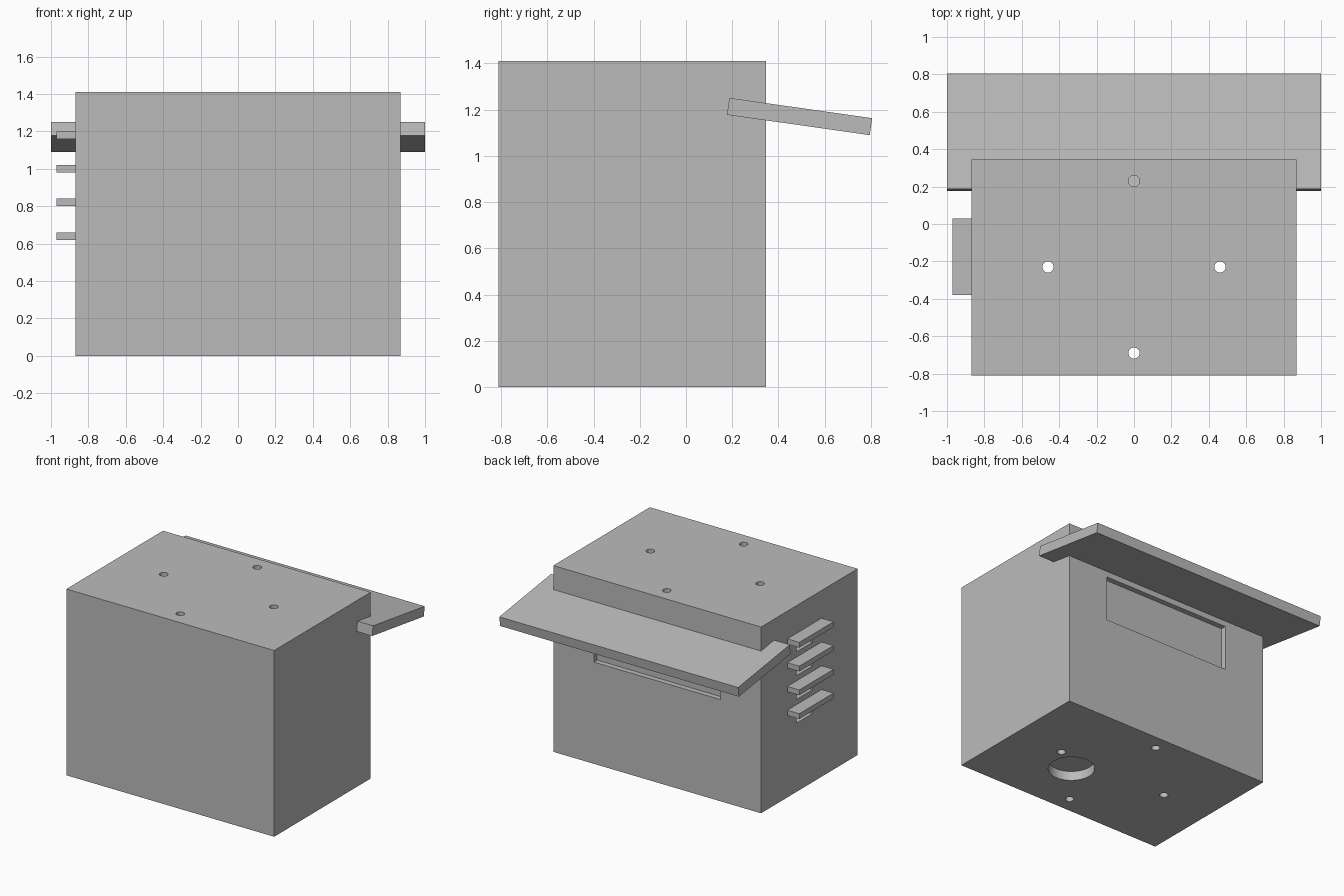
import bpy, bmesh
from math import radians
from mathutils import Matrix, Vector

default = bpy.data.objects.get("Cube")
if default:
    bpy.data.objects.remove(default, do_unlink=True)

grey = bpy.data.materials.new("plain_grey")
grey.use_nodes = True
colour = (0.5, 0.5, 0.5, 1)
grey.diffuse_color = colour
grey.node_tree.nodes["Principled BSDF"].inputs["Base Color"].default_value = colour


def add_block(bm, low, high):
    low, high = Vector(low), Vector(high)
    matrix = Matrix.Translation((low + high) / 2) @ Matrix.Diagonal((*(high - low), 1))
    bmesh.ops.create_cube(bm, size=1, matrix=matrix)


def add_drill(bm, x, y, radius, bottom, top, sides):
    bmesh.ops.create_cone(bm, cap_ends=True, segments=sides, radius1=radius, radius2=radius,
                          depth=top - bottom,
                          matrix=Matrix.Translation((x, y, (bottom + top) / 2)))


def make_object(name, bm):
    mesh = bpy.data.meshes.new(name)
    bm.to_mesh(mesh)
    bm.free()
    mesh.materials.append(grey)
    obj = bpy.data.objects.new(name, mesh)
    bpy.context.collection.objects.link(obj)
    return obj


def make_block(name, low, high):
    bm = bmesh.new()
    add_block(bm, low, high)
    return make_object(name, bm)


SIDE, FRONT, BACK, TOP = 0.87, -0.81, 0.345, 1.41
fin_bottoms = [0.62 + 0.18 * i for i in range(4)]

# Main box
box = make_block("box_body", (-SIDE, FRONT, 0), (SIDE, BACK, TOP))

# Cutter: four through holes, round base recess, back pocket, side vents
bm = bmesh.new()
for x, y in ((0, 0.23), (0, -0.69), (0.46, -0.23), (-0.46, -0.23)):
    add_drill(bm, x, y, 0.03, -0.1, TOP + 0.1, 32)
add_drill(bm, 0.26, -0.36, 0.16, -0.1, 0.07, 64)
add_block(bm, (-0.53, BACK - 0.04, 0.77), (0.53, BACK + 0.1, 1.11))
for z in fin_bottoms:
    add_block(bm, (-SIDE - 0.1, -0.27, z - 0.1), (-SIDE + 0.04, -0.08, z - 0.005))
cutter = make_object("opening_cutter", bm)
cutter.hide_render = True

cut = box.modifiers.new("openings", "BOOLEAN")
cut.operation = "DIFFERENCE"
cut.solver = "EXACT"
cut.object = cutter
bpy.context.view_layer.objects.active = box
box.select_set(True)
bpy.ops.object.modifier_apply(modifier=cut.name)
bpy.data.objects.remove(cutter, do_unlink=True)
bpy.ops.object.shade_smooth_by_angle(angle=radians(30))

# Sloping board through the back of the box
board = make_block("sloping_board", (-1, -0.312, -0.037), (1, 0.312, 0.037))
board.location = (0, 0.491, 1.17)
board.rotation_euler.x = radians(-8.1)

# Fins above the side vents
for i, z in enumerate(fin_bottoms):
    make_block(f"side_fin_{i + 1}", (-0.97, -0.38, z), (-SIDE + 0.01, 0.03, z + 0.04))
